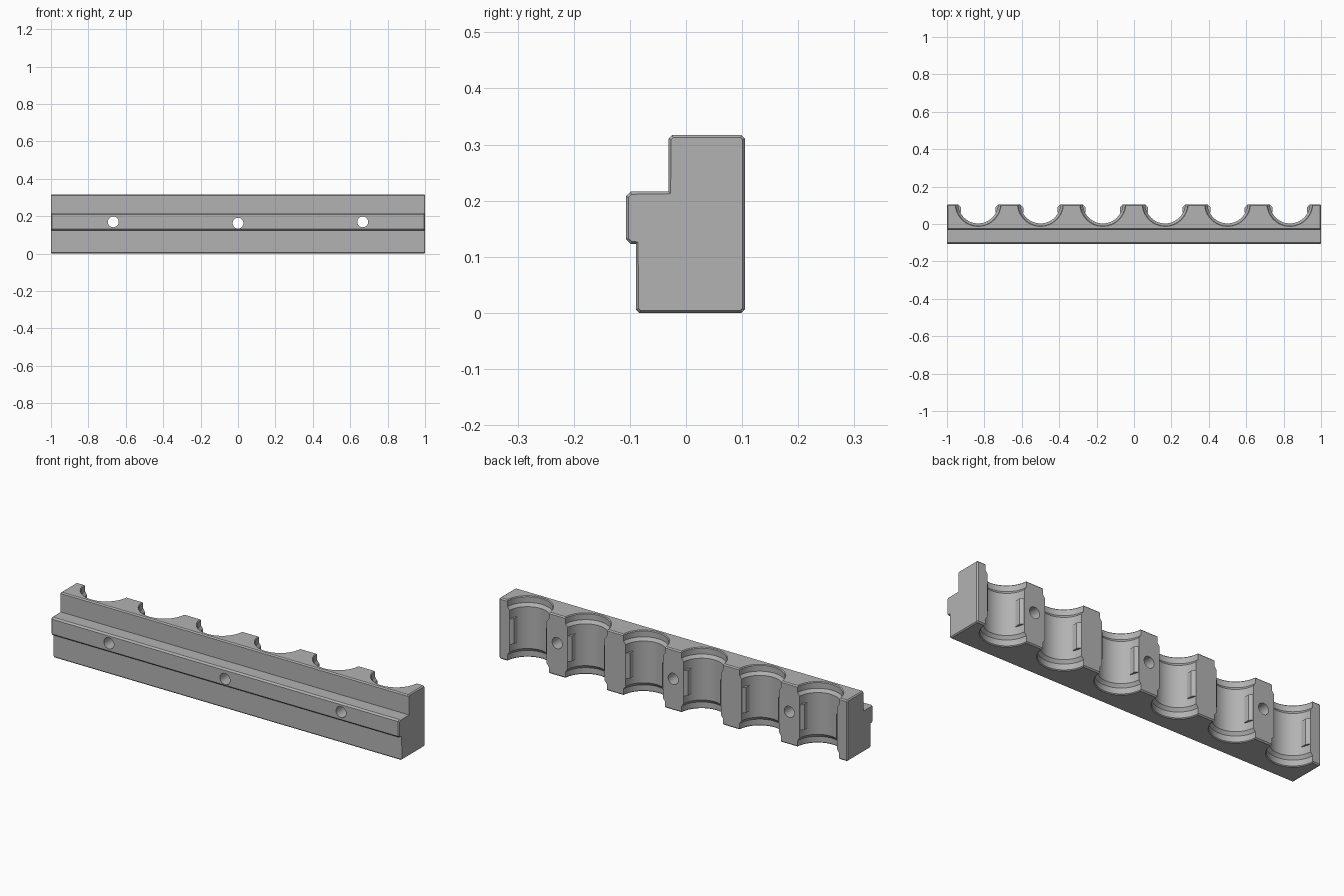
import bpy, bmesh, math
from mathutils import Matrix, Vector

if "Cube" in bpy.data.objects:
    bpy.data.objects.remove(bpy.data.objects["Cube"])

PITCH = 1 / 3
BORES = [(i - 2.5) * PITCH for i in range(6)]
BORE_Y = 0.11          # bore axis sits just behind the back face
TOP = 0.317
C = 0.006              # edge chamfer

grey = bpy.data.materials.new("plain_grey")
grey.diffuse_color = (0.45, 0.45, 0.45, 1)
grey.use_nodes = True
grey.node_tree.nodes["Principled BSDF"].inputs["Base Color"].default_value = grey.diffuse_color


def finish(bm, name):
    bmesh.ops.recalc_face_normals(bm, faces=bm.faces[:])
    mesh = bpy.data.meshes.new(name)
    bm.to_mesh(mesh)
    bm.free()
    obj = bpy.data.objects.new(name, mesh)
    bpy.context.collection.objects.link(obj)
    mesh.materials.append(grey)
    return obj


def prism(bm, points, direction):
    """Extrude a closed outline along a direction; return the two caps."""
    base = bm.faces.new([bm.verts.new(p) for p in points])
    geom = bmesh.ops.extrude_face_region(bm, geom=[base], use_keep_orig=True)["geom"]
    cap = next(g for g in geom if isinstance(g, bmesh.types.BMFace))
    bmesh.ops.translate(bm, vec=direction,
                        verts=[g for g in geom if isinstance(g, bmesh.types.BMVert)])
    return base, cap


# Stepped bar: outline in y, z with chamfered outer corners, run along x
outline = [(-0.089 + C, 0), (0.105 - C, 0), (0.105, C), (0.105, TOP - C),
           (0.105 - C, TOP), (-0.031 + C, TOP), (-0.031, TOP - C),
           (-0.031, 0.216), (-0.107 + 0.008, 0.216), (-0.107, 0.208),
           (-0.107, 0.131), (-0.107 + 0.008, 0.123), (-0.089, 0.123), (-0.089, C)]
bm = bmesh.new()
caps = prism(bm, [(-1 + C, y, z) for y, z in outline], Vector((2 - 2 * C, 0, 0)))
bmesh.ops.recalc_face_normals(bm, faces=bm.faces[:])
for cap in caps:                      # chamfer round both ends
    bmesh.ops.inset_region(bm, faces=[cap], thickness=0.005, depth=C)
bar = finish(bm, "stepped_bar")

# Cutter: six bores with wide rims at top and bottom, plus three screw holes
R_MID, R_RIM = 0.107, 0.119
half = [(R_RIM + 0.014, -0.01), (R_RIM, 0.004), (R_RIM, 0.034), (R_MID, 0.05)]
section = half + [(r, TOP - z) for r, z in reversed(half)]
N = 64
bm = bmesh.new()
for cx in BORES:
    rings = [[bm.verts.new((cx + r * math.cos(2 * math.pi * k / N),
                            BORE_Y + r * math.sin(2 * math.pi * k / N), z))
              for k in range(N)] for r, z in section]
    for a, b in zip(rings, rings[1:]):
        for k in range(N):
            j = (k + 1) % N
            bm.faces.new((a[k], a[j], b[j], b[k]))
    bm.faces.new(rings[0][::-1])
    bm.faces.new(rings[-1])
for x, z in ((-2 * PITCH, 0.17), (0, 0.163), (2 * PITCH, 0.17)):
    bmesh.ops.create_cone(bm, cap_ends=True, segments=32, radius1=0.029, radius2=0.029,
                          depth=0.5, matrix=Matrix.Translation((x, 0, z))
                          @ Matrix.Rotation(math.pi / 2, 4, 'X'))
cutter = finish(bm, "bore_cutter")
cutter.hide_render = True

mod = bar.modifiers.new("bores", 'BOOLEAN')
mod.object = cutter
mod.operation = 'DIFFERENCE'
mod.solver = 'EXACT'
bpy.context.view_layer.objects.active = bar
bar.select_set(True)
bpy.ops.object.modifier_apply(modifier=mod.name)
bpy.data.objects.remove(cutter)
bpy.ops.object.shade_smooth_by_angle(angle=math.radians(25))

# Flat grip pads on both sides of every bore, with a chamfered lead-in
pad = [(0.0917, 0.061), (0.0917, 0.089), (0.1075, 0.1049), (0.114, 0.1), (0.114, 0.061)]
bm = bmesh.new()
for cx in BORES:
    for side in (-1, 1):
        prism(bm, [(cx + side * x, y, 0.09) for x, y in pad], Vector((0, 0, 0.132)))
finish(bm, "grip_pads")
